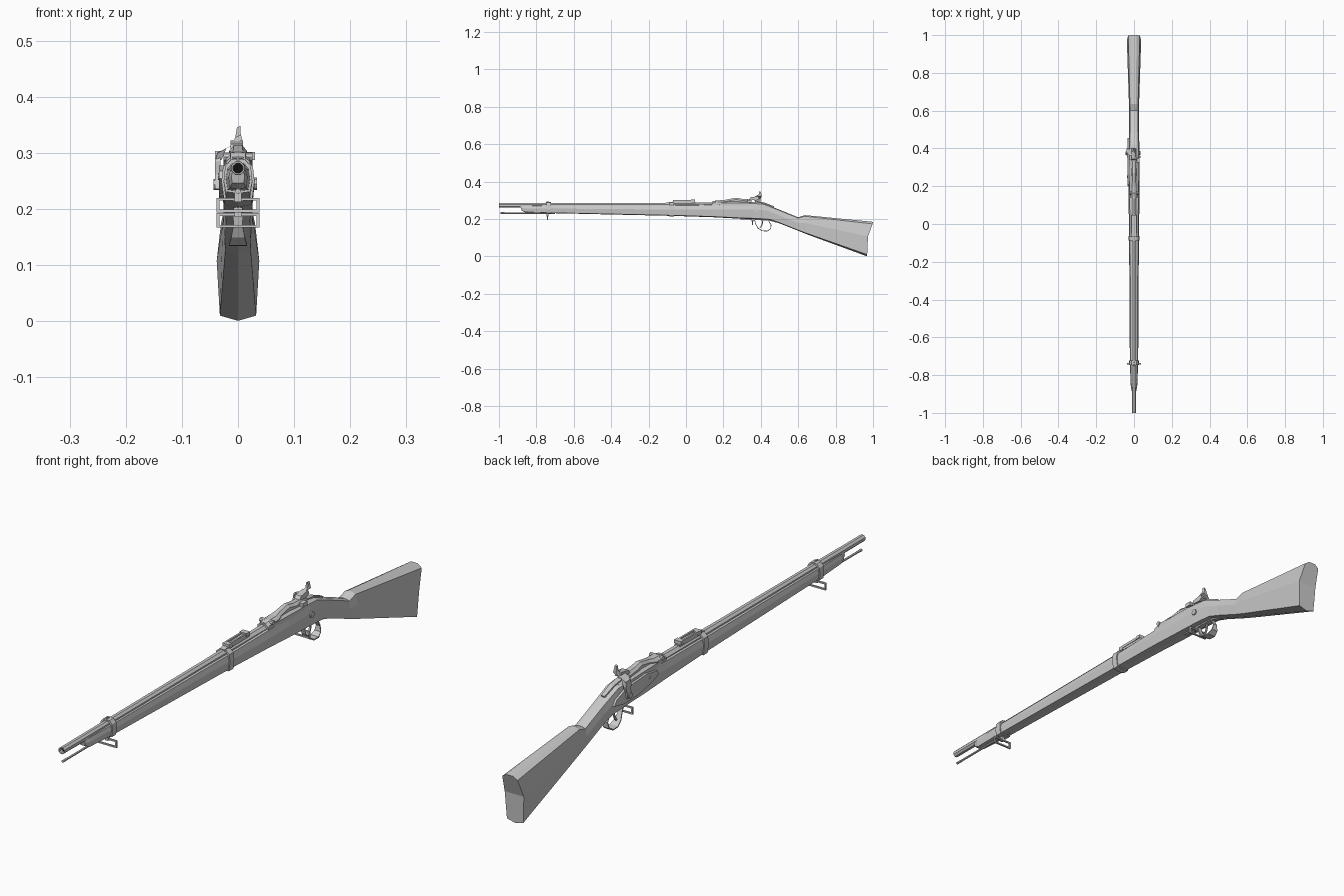
import bpy, bmesh, math
from mathutils import Vector

if "Cube" in bpy.data.objects:
    bpy.data.objects.remove(bpy.data.objects["Cube"])


def make(name, verts, faces):
    me = bpy.data.meshes.new(name)
    me.from_pydata(verts, [], faces)
    bm = bmesh.new()
    bm.from_mesh(me)
    bmesh.ops.recalc_face_normals(bm, faces=bm.faces)
    bm.to_mesh(me)
    bm.free()
    ob = bpy.data.objects.new(name, me)
    bpy.context.collection.objects.link(ob)
    return ob


def loft(name, rings, caps=True, closed=False):
    n, m = len(rings[0]), len(rings)
    verts = [p for r in rings for p in r]
    faces = []
    for i in range(m if closed else m - 1):
        a, b = i * n, (i + 1) % m * n
        faces += [(a + j, a + (j + 1) % n, b + (j + 1) % n, b + j) for j in range(n)]
    if caps and not closed:
        faces += [tuple(range(n)), tuple(range((m - 1) * n, m * n))]
    return make(name, verts, faces)


def plate(name, prof, x0, x1):
    """Extrude a (y, z) outline between two x values."""
    return loft(name, [[(x, y, z) for y, z in prof] for x in (x0, x1)])


def box(name, x0, x1, y0, y1, z0, z1):
    return plate(name, [(y0, z0), (y1, z0), (y1, z1), (y0, z1)], x0, x1)


def turned(name, prof, z, n=8):
    """Round part along y from (y, radius) pairs."""
    ang = [2 * math.pi * (k + .5) / n for k in range(n)]
    return loft(name, [[(r * math.cos(a), y, z + r * math.sin(a)) for a in ang] for y, r in prof])


def disc(name, x0, x1, y, z, r, n=8):
    return plate(name, [(y + r * math.cos(2 * math.pi * k / n), z + r * math.sin(2 * math.pi * k / n))
                        for k in range(n)], x0, x1)


def strap(name, path, t):
    """Flat strip following (y, z, half width) points."""
    rings = []
    for i, (y, z, w) in enumerate(path):
        a, b = path[max(i - 1, 0)], path[min(i + 1, len(path) - 1)]
        d = Vector((b[0] - a[0], b[1] - a[1])).normalized() * t
        ny, nz = -d.y, d.x
        rings.append([(-w, y + ny, z + nz), (w, y + ny, z + nz), (w, y - ny, z - nz), (-w, y - ny, z - nz)])
    return loft(name, rings)


def half_ring(half):
    return half + [(-x, y, z) for x, y, z in reversed(half) if x > 1e-6]


# Stock: lofted sections (y top, z top, y bottom, z bottom, half width, concavity)
SHAPE = [(0, 0), (.85, .05), (1, .58), (.8, .94), (.35, 1), (0, 1)]
stock = []
for yt, zt, yb, zb, w, dip in [
        (-.885, .268, -.88, .246, .012, 0), (-.86, .272, -.86, .236, .017, 0),
        (-.74, .274, -.74, .232, .022, 0), (-.075, .275, -.075, .217, .026, 0),
        (.14, .279, .14, .210, .029, 0), (.25, .284, .25, .204, .030, 0),
        (.37, .288, .37, .199, .030, 0), (.415, .284, .45, .194, .028, 0),
        (.50, .250, .50, .177, .0255, 0), (.60, .209, .60, .137, .026, 0),
        (.635, .221, .645, .119, .027, 0), (1, .185, .967, .001, .038, .013)]:
    half = []
    for fx, t in SHAPE:
        y = yb + (yt - yb) * t - dip * (1 if fx == 1 else 0)
        half.append((w * fx, y, zb + (zt - zb) * t))
    # the concave butt needs its own centre line point
    stock.append(half_ring(half))
ob = loft("stock", stock, caps=False)
bm = bmesh.new()
bm.from_mesh(ob.data)
bm.verts.ensure_lookup_table()
n = len(stock[0])
bm.faces.new([bm.verts[j] for j in range(n)])
e = [bm.verts[len(bm.verts) - n + j] for j in range(n)]
bm.faces.new([e[0], e[1], e[2], e[n - 2], e[n - 1]])
bm.faces.new(e[2:n - 1])
bmesh.ops.recalc_face_normals(bm, faces=bm.faces)
bm.to_mesh(ob.data)
bm.free()

# Barrel with bored muzzle, and ramrod below it
turned("barrel", [(-.93, .0085), (-1, .0095), (-1, .0125), (-.2, .0145), (.16, .0175)], .273)
bore = turned("bore_shadow", [(-.985, .009), (-.94, .009)], .273)
black = bpy.data.materials.new("black")
black.diffuse_color = (.005, .005, .005, 1)
black.use_nodes = True
black.node_tree.nodes["Principled BSDF"].inputs["Base Color"].default_value = black.diffuse_color
bore.data.materials.append(black)
turned("ramrod", [(-.993, .005), (-.96, .004), (-.70, .004)], .232, 6)

# Front sight
plate("front_sight", [(-.755, .283), (-.725, .283), (-.733, .294), (-.745, .294)], -.002, .002)

# Barrel bands wrapped around barrel and fore-end
for name, y, zb, w in [("front_band", -.735, .228, .0255), ("rear_band", -.075, .213, .0295)]:
    outline = half_ring([(0, 0, zb), (w * .85, 0, zb + .003), (w, 0, .25),
                         (w * .9, 0, .276), (.013, 0, .288), (0, 0, .290)])
    inner = [(x * .8, 0, .255 + (z - .255) * .8) for x, _, z in outline]
    loft(name, [[(x, y + d, z) for x, _, z in o] for o, d in
                [(outline, -.012), (outline, .012), (inner, .012), (inner, -.012)]], closed=True)

# Sling swivels: rectangular wire loops with a lug
for name, y, z0, z1 in [("front_swivel", -.74, .194, .220), ("rear_swivel", .355, .167, .193)]:
    rings = []
    for sx, sz in [(-1, 0), (1, 0), (1, 1), (-1, 1)]:
        ix = sx * .033
        iz = z0 + .005 if sz == 0 else z1 - .005
        ox, oz = sx * .038, (z1 if sz else z0)
        rings.append([(ox, y - .003, oz), (ox, y + .003, oz), (ix, y + .003, iz), (ix, y - .003, iz)])
    loft(name, rings, closed=True)
    box(name + "_lug", -.006, .006, y - .006, y + .006, z1 - .007, z1 + .018)

# Trigger guard and trigger
strap("trigger_guard", [(.29, .201, .008), (.345, .198, .009), (.368, .192, .009), (.373, .172, .008),
                        (.385, .151, .012), (.408, .137, .016), (.435, .136, .016), (.452, .148, .012),
                        (.455, .168, .008), (.446, .184, .008), (.44, .198, .008)], .002)
strap("guard_tang", [(.36, .198, .009), (.44, .195, .009), (.49, .182, .007)], .0025)
strap("trigger", [(.405, .202, .003), (.41, .180, .003), (.404, .164, .003), (.395, .153, .003)], .003)

# Rear ladder sight
plate("sight_base", [(-.09, .284), (.05, .284), (.05, .292), (.03, .298), (-.055, .295), (-.09, .29)], -.010, .010)
for s in (-1, 1):
    a, b = sorted((s * .006, s * .012))
    box("sight_rail", a, b, -.055, .045, .292, .302)
box("sight_slide", -.014, .014, .028, .048, .292, .304)
box("sight_hinge", -.013, .013, -.07, -.05, .286, .301)

# Receiver and hinged breech block
def block(name, sections):
    loft(name, [half_ring([(0, y, zb), (w, y, zb), (w, y, zt - .009), (w * .5, y, zt), (0, y, zt)])
                for y, w, zb, zt in sections])


block("receiver", [(.14, .021, .26, .294), (.21, .025, .26, .296), (.33, .026, .26, .294), (.40, .020, .26, .288)])
block("breech_block", [(.145, .019, .28, .295), (.165, .023, .28, .300), (.20, .023, .28, .301),
                       (.225, .016, .28, .306), (.27, .015, .28, .314), (.30, .017, .28, .308),
                       (.345, .019, .28, .305)])
disc("breech_hinge", -.026, .026, .165, .293, .008)
box("breech_latch", .015, .030, .325, .350, .288, .302)
strap("receiver_tang", [(.375, .292, .010), (.42, .285, .009), (.47, .265, .007)], .003)

# Lock plate, screws and hammer on the left side
plate("lock_plate", [(.20, .255), (.23, .240), (.32, .222), (.40, .220), (.455, .232),
                     (.44, .250), (.38, .272), (.27, .278), (.21, .268)], -.034, -.024)
disc("hammer_pivot", -.044, -.030, .375, .244, .010)
disc("lock_screw", -.036, -.030, .25, .258, .006)
disc("side_screw", .024, .034, .375, .245, .011)
plate("hammer_body", [(.362, .236), (.388, .236), (.392, .258), (.400, .282), (.396, .300),
                      (.375, .304), (.368, .285), (.370, .262)], -.041, -.031)


def hammer_part(name, pts):
    """Bent bar through (x, y, z, half length in y, half thickness) points."""
    loft(name, [[(x - t, y - h, z - t * .5), (x - t, y + h, z - t * .5),
                 (x + t, y + h, z + t * .5), (x + t, y - h, z + t * .5)] for x, y, z, h, t in pts])


hammer_part("hammer_spur", [(-.035, .386, .285, .014, .006), (-.029, .382, .304, .016, .008),
                            (-.014, .380, .312, .017, .009), (-.002, .388, .318, .014, .010),
                            (0, .396, .330, .007, .005), (.001, .394, .347, .005, .003)])
plate("hammer_nose", [(.335, .302), (.375, .300), (.392, .308), (.385, .322), (.345, .316)], -.013, .009)
